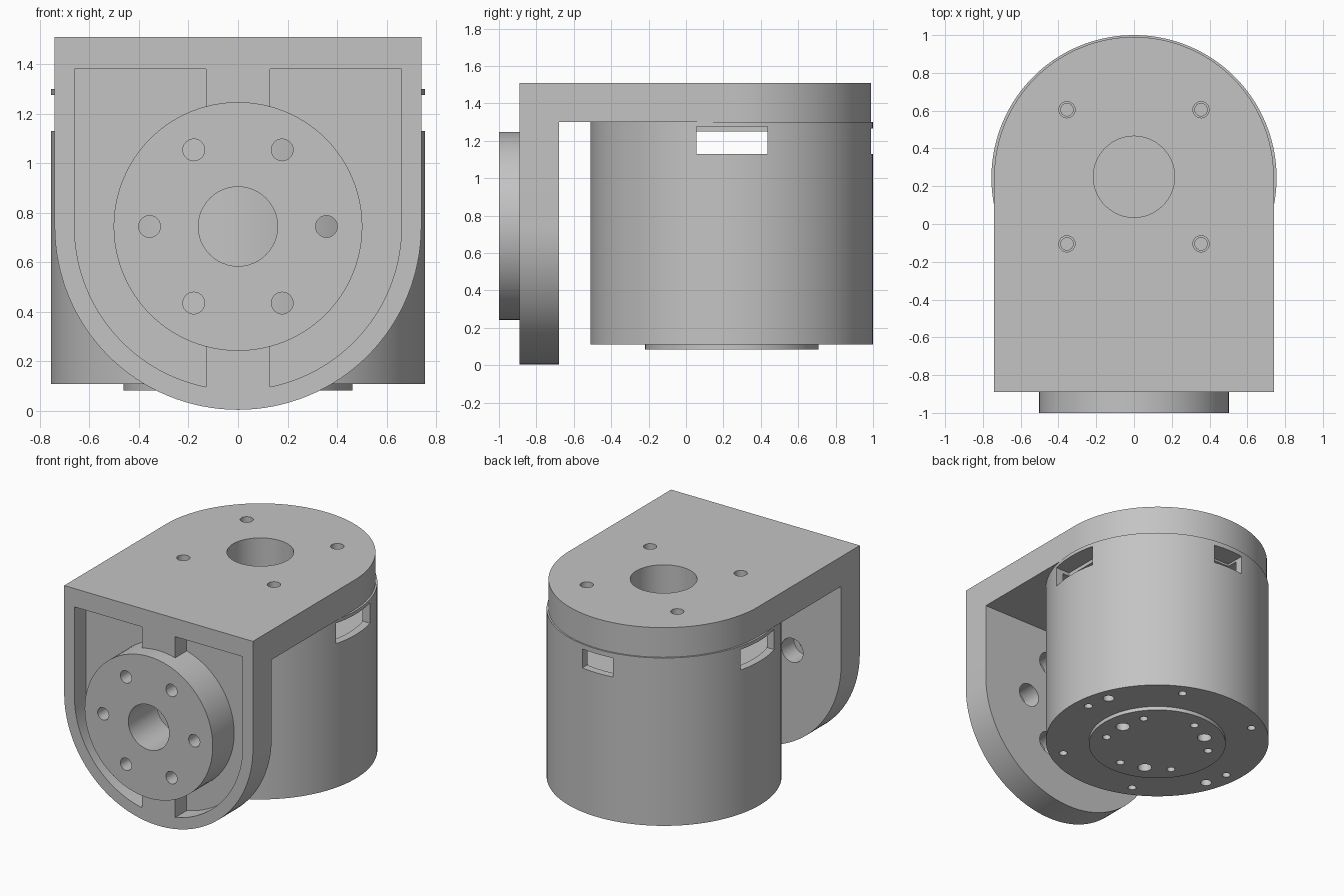
import bpy, bmesh, math
from math import cos, sin, radians

old = bpy.data.objects.get("Cube")
if old:
    bpy.data.objects.remove(old, do_unlink=True)

grey = bpy.data.materials.new("plain grey")
grey.use_nodes = True
colour = (0.55, 0.55, 0.55, 1)
grey.diffuse_color = colour
grey.node_tree.nodes["Principled BSDF"].inputs["Base Color"].default_value = colour

HUB_Z = 0.745    # height of the front hub axis
CAN_Y = 0.245    # depth of the motor can axis


def arc(cx, cy, r, start, end, n):
    return [(cx + r * cos(radians(start + (end - start) * i / n)),
             cy + r * sin(radians(start + (end - start) * i / n))) for i in range(n + 1)]


def prism(name, outline, axis, lo, hi):
    """Extrude a flat outline along y or z."""
    bm = bmesh.new()
    place = (lambda a, b, h: (a, h, b)) if axis == "y" else (lambda a, b, h: (a, b, h))
    face = bm.faces.new([bm.verts.new(place(a, b, lo)) for a, b in outline])
    moved = bmesh.ops.extrude_face_region(bm, geom=[face])["geom"]
    bmesh.ops.translate(bm, vec=place(0, 0, hi - lo),
                        verts=[v for v in moved if isinstance(v, bmesh.types.BMVert)])
    bmesh.ops.recalc_face_normals(bm, faces=bm.faces)
    mesh = bpy.data.meshes.new(name)
    bm.to_mesh(mesh)
    bm.free()
    mesh.materials.append(grey)
    obj = bpy.data.objects.new(name, mesh)
    bpy.context.collection.objects.link(obj)
    return obj


def cylinder(name, cx, cy, r, axis, lo, hi, n=24):
    return prism(name, arc(cx, cy, r, 0, 360, n)[:-1], axis, lo, hi)


def box(x0, x1, y0, y1, z0, z1):
    return prism("cutter", [(x0, y0), (x1, y0), (x1, y1), (x0, y1)], "z", z0, z1)


def cut(obj, cutters):
    """Subtract every cutter, bake the result and drop the cutters."""
    for c in cutters:
        c.hide_render = True
        mod = obj.modifiers.new("cut", "BOOLEAN")
        mod.operation, mod.solver, mod.object = "DIFFERENCE", "EXACT", c
    graph = bpy.context.evaluated_depsgraph_get()
    baked = bpy.data.meshes.new_from_object(obj.evaluated_get(graph))
    obj.modifiers.clear()
    obj.data = baked
    for c in cutters:
        bpy.data.objects.remove(c, do_unlink=True)


def hole(cx, cy, r, axis, lo, hi, n=24):
    return cylinder("cutter", cx, cy, r, axis, lo, hi, n)


def ring(cx, cy, radius, angles, r, axis, lo, hi):
    return [hole(cx + radius * cos(radians(a)), cy + radius * sin(radians(a)), r, axis, lo, hi)
            for a in angles]


sixths = range(0, 360, 60)

# Front plate of the bracket: square top, round bottom, two pockets
front_plate = prism("front_plate", [(0.74, 1.51), (-0.74, 1.51)]
                    + arc(0, HUB_Z, 0.74, 180, 360, 64), "y", -0.89, -0.68)
end = -math.degrees(math.acos(0.13 / 0.66))
pocket = [(0.13, 1.38), (0.66, 1.38)] + arc(0, HUB_Z, 0.66, 0, end, 32)
cut(front_plate, [prism("cutter", [(s * x, z) for x, z in pocket], "y", -0.95, -0.76)
                  for s in (1, -1)])

# Hub disc standing out of the front plate
hub = cylinder("front_hub", 0, HUB_Z, 0.502, "y", -1.0, -0.72, 96)
for part in (front_plate, hub):
    cut(part, [hole(0, HUB_Z, 0.16, "y", -1.1, -0.6, 48)]
        + ring(0, HUB_Z, 0.357, sixths, 0.044, "y", -1.1, -0.6))
    # Counterbores from behind
    cut(part, ring(0, HUB_Z, 0.357, sixths, 0.085, "y", -0.82, -0.6))

# Top plate of the bracket with a rounded back
top_plate = prism("top_plate", [(-0.74, -0.68), (0.74, -0.68)]
                  + arc(0, 0.25, 0.74, 0, 180, 64), "z", 1.30, 1.51)
corners = [(x, 0.25 + y) for x in (-0.355, 0.355) for y in (-0.355, 0.355)]
cut(top_plate, [hole(0, 0.25, 0.215, "z", 1.2, 1.6, 64)]
    + [hole(x, y, 0.043, "z", 1.2, 1.6) for x, y in corners])

# Motor can with a shallow chamber below its lid
can = cylinder("motor_can", 0, CAN_Y, 0.755, "z", 0.11, 1.30, 128)
cut(can, [hole(0, CAN_Y, 0.70, "z", 1.12, 1.25, 128)])
cut(can, [hole(0, 0.25, 0.215, "z", 1.2, 1.4, 64)]
    + [hole(x, y, 0.033, "z", 1.2, 1.4) for x, y in corners])
# Vent windows at both sides and the back
cut(can, [box(0.62, 0.9, 0.055, 0.435, 1.13, 1.275),
          box(-0.9, -0.62, 0.055, 0.435, 1.13, 1.275),
          box(-0.12, 0.12, 0.85, 1.2, 1.13, 1.265)])
# Screw holes in the underside
cut(can, ring(0, CAN_Y, 0.66, range(5, 360, 60), 0.028, "z", 0, 0.25)
    + ring(0, CAN_Y, 0.66, (20, 200), 0.038, "z", 0, 0.25))

# Raised disc under the can
base = cylinder("base_disc", 0, CAN_Y, 0.463, "z", 0.083, 0.15, 96)
for part in (base, can):
    cut(part, ring(0, CAN_Y, 0.355, range(35, 360, 60), 0.028, "z", 0, 0.25)
        + ring(0, CAN_Y, 0.33, (5, 125, 245), 0.048, "z", 0, 0.25))

# Smooth round walls, crisp edges
for obj in (front_plate, hub, top_plate, can, base):
    obj.data.shade_smooth()
    obj.data.set_sharp_from_angle(angle=radians(30))
